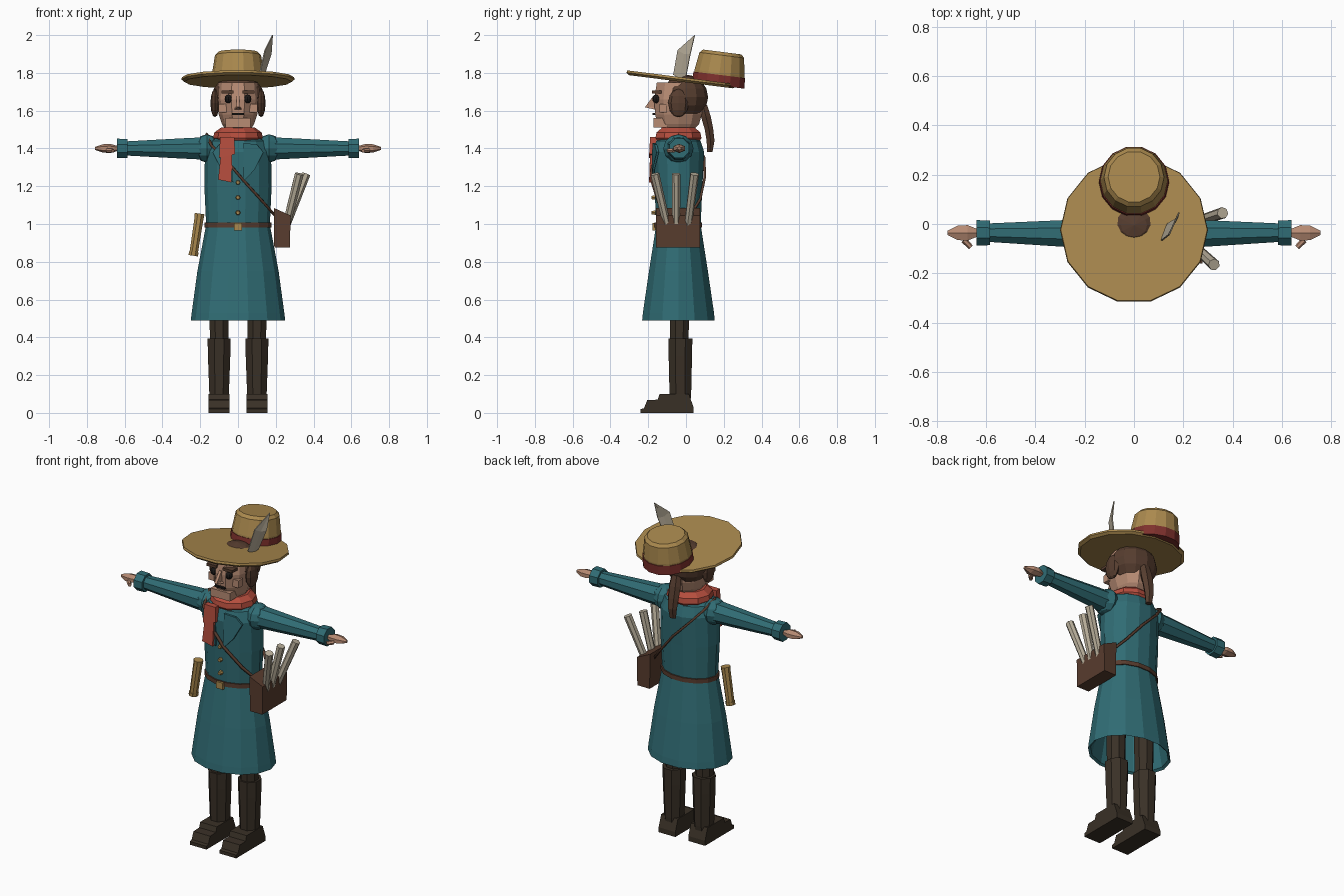
import bpy, bmesh, math
from mathutils import Vector, Matrix

if "Cube" in bpy.data.objects:
    bpy.data.objects.remove(bpy.data.objects["Cube"])


def material(name, r, g, b):
    lin = [((c / 255 + 0.055) / 1.055) ** 2.4 for c in (r, g, b)]
    m = bpy.data.materials.new(name)
    m.use_nodes = True
    m.diffuse_color = (*lin, 1)
    m.node_tree.nodes["Principled BSDF"].inputs["Base Color"].default_value = (*lin, 1)
    return m


TEAL = material("teal_cloth", 48, 108, 116)
STRAW = material("straw", 170, 137, 78)
RED = material("red_scarf", 182, 78, 62)
BAND = material("dark_red_band", 125, 48, 44)
SKIN = material("skin", 184, 140, 116)
HAIR = material("brown_hair", 86, 61, 47)
BOOT = material("dark_boot", 57, 48, 38)
LEATHER = material("brown_leather", 88, 60, 46)
PAPER = material("parchment", 184, 174, 154)
INK = material("ink_black", 28, 25, 24)
CY = -0.04


def finish(name, bm, mat, matrix=None):
    bmesh.ops.recalc_face_normals(bm, faces=bm.faces)
    me = bpy.data.meshes.new(name)
    bm.to_mesh(me)
    bm.free()
    me.materials.append(mat)
    ob = bpy.data.objects.new(name, me)
    if matrix:
        ob.matrix_world = matrix
    bpy.context.collection.objects.link(ob)
    return ob


def loft(name, rings, mat, n=12, matrix=None, cy=0.0):
    """Stack of flat-fronted elliptical rings: (z, rx, ry[, y offset])."""
    bm = bmesh.new()
    loops = []
    for z, rx, ry, *off in rings:
        oy = off[0] if off else cy
        angles = [math.tau * (i + 0.5) / n - math.pi / 2 for i in range(n)]
        loops.append([bm.verts.new((rx * math.cos(a), oy + ry * math.sin(a), z)) for a in angles])
    for lo, hi in zip(loops, loops[1:]):
        for i in range(n):
            j = (i + 1) % n
            bm.faces.new((lo[i], lo[j], hi[j], hi[i]))
    bm.faces.new(loops[0])
    bm.faces.new(loops[-1])
    return finish(name, bm, mat, matrix)


def tube(name, start, end, radii, mat, n=8):
    """Straight tapered rod; radii are spread evenly from start to end."""
    a, b = Vector(start), Vector(end)
    d = b - a
    m = Matrix.Translation(a) @ d.to_track_quat('Z', 'Y').to_matrix().to_4x4()
    step = d.length / (len(radii) - 1)
    return loft(name, [(i * step, r, r) for i, r in enumerate(radii)], mat, n, m)


def box(name, lo, hi, mat):
    bm = bmesh.new()
    bmesh.ops.create_cube(bm, size=1)
    for v in bm.verts:
        v.co = [l if c < 0 else h for c, l, h in zip(v.co, lo, hi)]
    return finish(name, bm, mat)


def prism(name, outline, direction, mat):
    """Polygon extruded along a direction."""
    bm = bmesh.new()
    f = bm.faces.new([bm.verts.new(p) for p in outline])
    ext = bmesh.ops.extrude_face_region(bm, geom=[f], use_keep_orig=True)["geom"]
    bmesh.ops.translate(bm, vec=direction, verts=[g for g in ext if isinstance(g, bmesh.types.BMVert)])
    return finish(name, bm, mat)


def ball(name, centre, size, mat, u=10, v=6):
    bm = bmesh.new()
    bmesh.ops.create_uvsphere(bm, u_segments=u, v_segments=v, radius=1)
    bmesh.ops.scale(bm, vec=size, verts=bm.verts)
    return finish(name, bm, mat, Matrix.Translation(centre))


# Coat: hollow flared skirt, torso, belt, buttons
loft("coat_skirt", [(0.95, 0.15, 0.105), (0.5, 0.235, 0.185), (0.49, 0.25, 0.197), (0.53, 0.245, 0.193),
                    (0.75, 0.215, 0.16), (1.0, 0.168, 0.12)], TEAL, 14, cy=CY)
loft("coat_torso", [(0.98, 0.168, 0.12), (1.2, 0.178, 0.13), (1.38, 0.175, 0.14),
                    (1.44, 0.15, 0.12), (1.47, 0.09, 0.08)], TEAL, 14, cy=CY)
loft("belt", [(0.982, 0.177, 0.129), (1.008, 0.177, 0.129)], LEATHER, 14, cy=CY)
box("buckle", (-0.022, -0.178, 0.965), (0.022, -0.16, 1.005), STRAW)
for i, z in enumerate((1.06, 1.14, 1.22)):
    tube(f"button_{i + 1}", (0, -0.16, z), (0, -0.182, z), (0.014, 0.01), STRAW, 6)
for s, side in ((-1, "right"), (1, "left")):
    prism(f"{side}_lapel", [(s * 0.03, -0.178, 1.43), (s * 0.10, -0.165, 1.42), (s * 0.135, -0.155, 1.38),
                            (s * 0.09, -0.178, 1.29), (s * 0.025, -0.182, 1.22)], (0, 0.012, 0), TEAL)

# Scarf ring and hanging tail
loft("scarf", [(1.43, 0.11, 0.11), (1.455, 0.132, 0.128), (1.485, 0.125, 0.122), (1.51, 0.09, 0.09)],
     RED, 10, cy=CY)
prism("scarf_knot", [(-0.095, -0.19, 1.46), (-0.02, -0.19, 1.46), (-0.015, -0.195, 1.37), (-0.1, -0.195, 1.35)],
      (0, 0.035, 0), RED)
prism("scarf_tail", [(-0.09, -0.19, 1.38), (-0.03, -0.19, 1.38), (-0.035, -0.195, 1.22), (-0.105, -0.195, 1.235)],
      (0, 0.025, 0), RED)

# Arms, hands, legs
for s, side in ((-1, "right"), (1, "left")):
    def at(x, y=CY, z=1.4):
        return (s * x, y, z)
    ball(f"{side}_shoulder", at(0.165), (0.065, 0.08, 0.075), TEAL, 8, 6)
    tube(f"{side}_sleeve", at(0.14), at(0.6, -0.035), (0.066, 0.058, 0.049, 0.04), TEAL)
    tube(f"{side}_cuff", at(0.585, -0.036), at(0.64, -0.036), (0.054, 0.056), TEAL)
    turn = Matrix.Translation(at(0.62, -0.036)) @ Matrix.Rotation(s * math.pi / 2, 4, 'Y')
    loft(f"{side}_hand", [(0, 0.012, 0.018), (0.02, 0.014, 0.02), (0.055, 0.024, 0.036),
                          (0.095, 0.022, 0.034), (0.137, 0.008, 0.01)], SKIN, 6, turn)
    tube(f"{side}_thumb", at(0.69, -0.065, 1.39), at(0.662, -0.095, 1.388), (0.013, 0.011), SKIN, 6)
    leg = Matrix.Translation((s * 0.1, 0, 0))
    loft(f"{side}_trouser", [(0.36, 0.052, 0.052), (0.75, 0.06, 0.06)], BOOT, 8, leg, -0.035)
    loft(f"{side}_boot_shaft", [(0.06, 0.054, 0.058), (0.1, 0.056, 0.062), (0.3, 0.064, 0.067),
                                (0.395, 0.066, 0.069)], BOOT, 8, leg, -0.03)
    foot = [(-0.24, 0), (0.04, 0), (0.04, 0.03), (0.015, 0.1), (-0.14, 0.1), (-0.15, 0.07),
            (-0.205, 0.068), (-0.222, 0.025), (-0.24, 0.02)]
    prism(f"{side}_boot_foot", [(s * 0.1 - 0.056, y, z) for y, z in foot], (0.112, 0, 0), BOOT)

# Head, face and hair
loft("neck", [(1.43, 0.06, 0.06), (1.56, 0.06, 0.06)], SKIN, 8, cy=-0.03)
loft("head", [(1.495, 0.065, 0.08), (1.53, 0.085, 0.115), (1.58, 0.102, 0.13),
              (1.66, 0.115, 0.135), (1.75, 0.105, 0.12)], SKIN, 10, cy=CY)
box("chin", (-0.065, -0.172, 1.512), (0.065, -0.1, 1.56), SKIN)
box("mouth", (-0.032, -0.178, 1.577), (0.032, -0.15, 1.587), INK)
prism("nose", [(-0.022, -0.16, 1.605), (0.022, -0.16, 1.605), (0, -0.218, 1.618)], (0, 0.012, 0.008), SKIN)
prism("nose_bridge", [(-0.008, -0.16, 1.612), (-0.008, -0.216, 1.62), (-0.008, -0.172, 1.68),
                      (-0.008, -0.15, 1.68)], (0.016, 0, 0), SKIN)
for s, side in ((-1, "right"), (1, "left")):
    ball(f"{side}_eye", (s * 0.05, -0.158, 1.662), (0.021, 0.021, 0.023), INK, 8, 6)
    box(f"{side}_brow", (s * 0.055 - 0.032, -0.18, 1.692), (s * 0.055 + 0.032, -0.13, 1.708), HAIR)
    box(f"{side}_cheek", (s * 0.082 - 0.02, -0.14, 1.59), (s * 0.082 + 0.02, -0.1, 1.635), SKIN)
    ball(f"{side}_side_hair", (s * 0.122, -0.04, 1.64), (0.024, 0.055, 0.075), HAIR, 8, 6)
ball("hair_cap", (0, -0.005, 1.672), (0.138, 0.122, 0.12), HAIR, 12, 8)
loft("ponytail", [(1.63, 0.03, 0.025, 0.09), (1.57, 0.038, 0.03, 0.105), (1.5, 0.036, 0.026, 0.122),
                  (1.44, 0.03, 0.024, 0.13), (1.38, 0.02, 0.016, 0.126)], HAIR, 6)

# Tilted hat with the crown set toward the back
tilt = Matrix.Rotation(math.radians(-7.2), 4, 'X')
brim = Matrix.Translation((0, -0.025, 1.765)) @ tilt
crown = Matrix.Translation((0, 0.17, 1.74)) @ tilt
loft("hat_brim", [(-0.012, 0.285, 0.285), (0.0, 0.3, 0.3), (0.012, 0.297, 0.297)], STRAW, 14, brim)
loft("hat_band", [(-0.006, 0.144, 0.144), (0.05, 0.141, 0.141)], BAND, 14, crown)
loft("hat_crown", [(0, 0.138, 0.138), (0.06, 0.137, 0.137), (0.155, 0.122, 0.122), (0.172, 0.105, 0.105)],
     STRAW, 14, crown)

# Feather: two blades folded on a central rib
rib = [(0.125, -0.035, 1.77), (0.16, -0.01, 1.9), (0.185, 0.045, 2.0)]
for i, edge in enumerate([[(0.115, -0.068, 1.79), (0.145, -0.045, 1.92)], [(0.14, 0.0, 1.785), (0.178, 0.022, 1.9)]]):
    bm = bmesh.new()
    r = [bm.verts.new(p) for p in rib]
    e = [bm.verts.new(p) for p in edge]
    bm.faces.new((r[0], r[1], e[1], e[0]))
    bm.faces.new((r[1], r[2], e[1]))
    blade = finish(f"feather_blade_{i + 1}", bm, PAPER)
    blade.modifiers.new("thickness", 'SOLIDIFY').thickness = 0.006

# Satchel, scrolls and shoulder strap
prism("satchel", [(0.192, -0.16, 0.875), (0.275, -0.16, 0.875), (0.278, -0.16, 1.045), (0.19, -0.16, 1.085)],
      (0, 0.235, 0), LEATHER)
for i, (x, y0, y1) in enumerate(((0.325, -0.1, -0.165), (0.325, -0.052, -0.052), (0.36, 0.01, 0.045))):
    tube(f"scroll_{i + 1}", (0.255, y0, 0.99), (x, y1, 1.265), (0.021, 0.024), PAPER, 7)
path = [(-0.14, -0.13, 1.415), (-0.06, -0.178, 1.335), (0.03, -0.182, 1.23), (0.13, -0.148, 1.12),
        (0.2, -0.1, 1.04), (0.2, 0.02, 1.04), (0.12, 0.075, 1.13), (0.02, 0.1, 1.25),
        (-0.08, 0.095, 1.35), (-0.15, 0.05, 1.43), (-0.165, CY, 1.475)]
cu = bpy.data.curves.new("strap", 'CURVE')
cu.dimensions = '3D'
cu.bevel_depth = 0.009
cu.bevel_resolution = 0
spline = cu.splines.new('POLY')
spline.points.add(len(path) - 1)
for pt, co in zip(spline.points, path):
    pt.co = (*co, 1)
spline.use_cyclic_u = True
cu.materials.append(LEATHER)
bpy.context.collection.objects.link(bpy.data.objects.new("strap", cu))

# Capped map case on the right hip
tube("map_case", (-0.235, -0.09, 0.845), (-0.205, -0.09, 1.04), (0.024, 0.026), STRAW, 8)
for name, z0, x0 in (("case_foot", 0.832, -0.237), ("case_lid", 1.035, -0.206)):
    tube(name, (x0, -0.09, z0), (x0 + 0.003, -0.09, z0 + 0.02), (0.027, 0.028), STRAW, 8)
